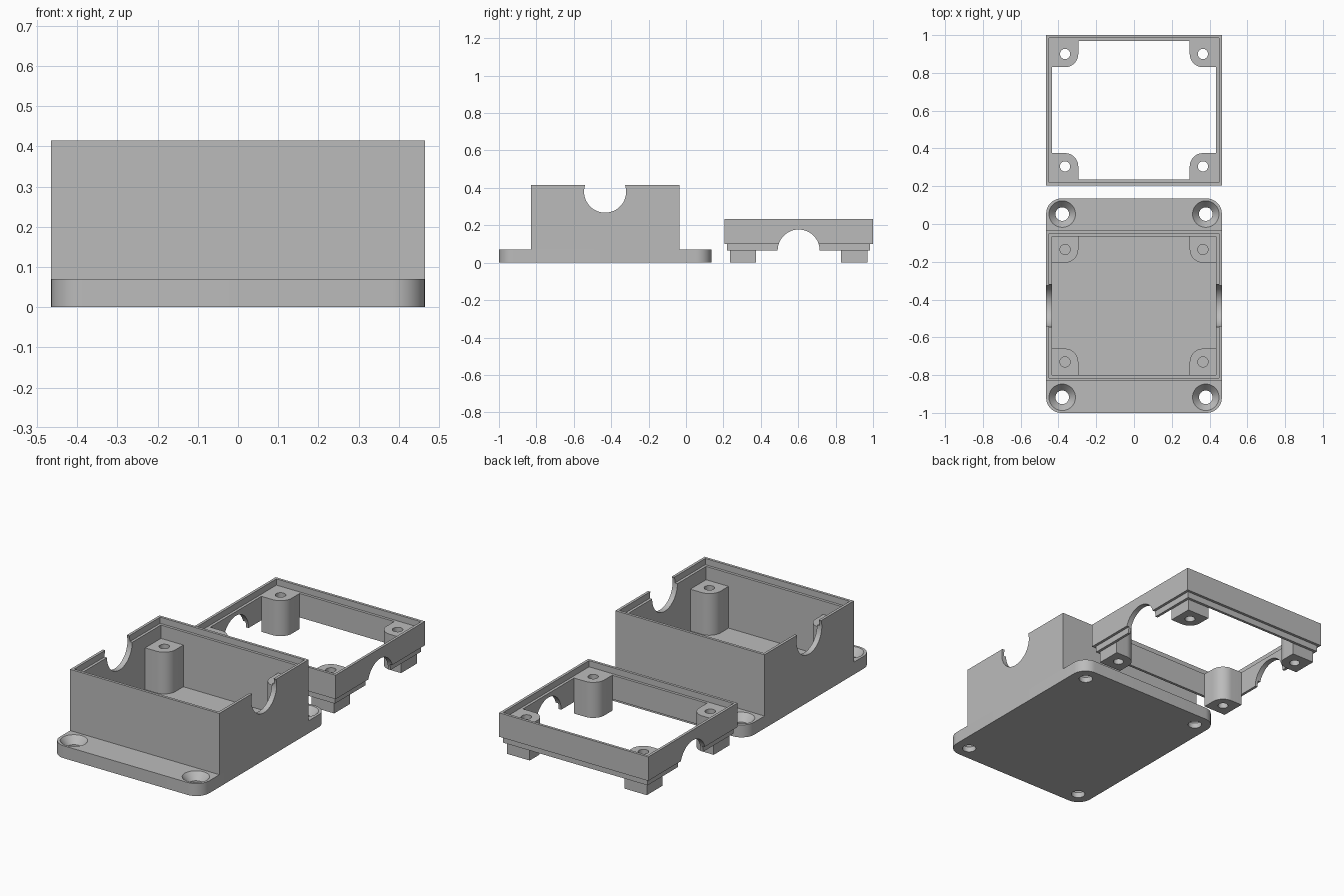
import bpy, bmesh, math
from mathutils import Matrix

cube = bpy.data.objects.get("Cube")
if cube:
    bpy.data.objects.remove(cube, do_unlink=True)

grey = bpy.data.materials.new("plain grey plastic")
grey.use_nodes = True
grey.diffuse_color = (0.5, 0.5, 0.5, 1)
grey.node_tree.nodes["Principled BSDF"].inputs["Base Color"].default_value = (0.5, 0.5, 0.5, 1)

HALF_X, HALF_Y, WALL, STEP = 0.465, 0.3975, 0.03, 0.015
BOX_Y, LID_Y = -0.4325, 0.6025
FLOOR, BOX_TOP, POST_R = 0.07, 0.415, 0.07
LIP = 0.035          # height of the interlocking step
CABLE_R = 0.1125
CORNERS = [(sx, sy) for sx in (-1, 1) for sy in (-1, 1)]


def add_object(name, bm):
    bmesh.ops.recalc_face_normals(bm, faces=bm.faces)
    mesh = bpy.data.meshes.new(name)
    bm.to_mesh(mesh)
    bm.free()
    mesh.materials.append(grey)
    obj = bpy.data.objects.new(name, mesh)
    bpy.context.collection.objects.link(obj)
    return obj


def prism(name, outline, z0, z1):
    """Extrude a flat outline from z0 to z1."""
    bm = bmesh.new()
    face = bm.faces.new([bm.verts.new((x, y, z0)) for x, y in outline])
    new = bmesh.ops.extrude_face_region(bm, geom=[face])["geom"]
    verts = [v for v in new if isinstance(v, bmesh.types.BMVert)]
    bmesh.ops.translate(bm, verts=verts, vec=(0, 0, z1 - z0))
    return add_object(name, bm)


def block(name, cy, inset, z0, z1):
    """Rectangular block, inset from the case outline."""
    hx, hy = HALF_X - inset, HALF_Y - inset
    return prism(name, [(-hx, cy - hy), (hx, cy - hy), (hx, cy + hy), (-hx, cy + hy)], z0, z1)


def cone(name, x, y, z0, z1, r0, r1, along_x=False):
    bm = bmesh.new()
    bmesh.ops.create_cone(bm, cap_ends=True, segments=48, radius1=r0, radius2=r1, depth=z1 - z0)
    if along_x:
        bmesh.ops.rotate(bm, verts=bm.verts, matrix=Matrix.Rotation(math.pi / 2, 3, 'Y'))
    bmesh.ops.translate(bm, verts=bm.verts, vec=(x, y, (z0 + z1) / 2))
    return add_object(name, bm)


def cut(obj, cutter):
    mod = obj.modifiers.new("cut", 'BOOLEAN')
    mod.operation, mod.solver, mod.object = 'DIFFERENCE', 'EXACT', cutter
    bpy.context.view_layer.objects.active = obj
    bpy.ops.object.modifier_apply(modifier=mod.name)
    bpy.data.objects.remove(cutter, do_unlink=True)


def cable_cut(obj, cy, z):
    cut(obj, cone("cable_cutter", 0, cy, z - 1, z + 1, CABLE_R, CABLE_R, along_x=True))


def arc(cx, cy, r, start, steps=12):
    return [(cx + r * math.cos(start + math.pi / 2 * i / steps),
             cy + r * math.sin(start + math.pi / 2 * i / steps)) for i in range(steps + 1)]


def posts(name, cy, z0, z1, embed, hole_bottom):
    """Four corner screw posts, rounded on the side facing the middle."""
    px, py = HALF_X - WALL - POST_R, HALF_Y - WALL - POST_R
    out = POST_R + embed
    for sx, sy in CORNERS:
        local = [(out, out), (-POST_R, out)] + arc(0, 0, POST_R, math.pi) + [(out, -POST_R)]
        outline = [(sx * (px + x), cy + sy * (py + y)) for x, y in local]
        side = ("left" if sx > 0 else "right") + ("_back" if sy > 0 else "_front")
        post = prism(f"{name}_{side}", outline, z0, z1)
        cut(post, cone("screw_cutter", sx * px, cy + sy * py, hole_bottom, z1 + 0.05, 0.027, 0.027))


# Mounting plate with rounded corners and countersunk holes
PLATE_Y, R = 0.5675, 0.08
outline = []
for k, (sx, sy) in enumerate([(1, 1), (-1, 1), (-1, -1), (1, -1)]):
    outline += arc(sx * (HALF_X - R), BOX_Y + sy * (PLATE_Y - R), R, k * math.pi / 2)
plate = prism("mounting_plate", outline, 0, FLOOR)
for sx, sy in CORNERS:
    x, y = sx * 0.38, BOX_Y + sy * 0.485
    cut(plate, cone("hole_cutter", x, y, -0.05, 0.1, 0.036, 0.036))
    cut(plate, cone("sink_cutter", x, y, 0.03, FLOOR + 0.001, 0.036, 0.071))

# Box walls with a stepped rim and cable notches
walls = block("box_walls", BOX_Y, 0, FLOOR, BOX_TOP)
cut(walls, block("cavity_cutter", BOX_Y, WALL, 0, 1))
cut(walls, block("rim_cutter", BOX_Y, STEP, BOX_TOP - LIP, 1))
cable_cut(walls, BOX_Y, BOX_TOP - LIP)
posts("box_post", BOX_Y, FLOOR, 0.305, 0.01, FLOOR + 0.03)

# Lid frame: stepped seat on top, inset lip underneath, cable arches
LID_BOTTOM, LID_TOP = 0.1, 0.235
frame = block("lid_frame", LID_Y, 0, LID_BOTTOM, LID_TOP)
cut(frame, block("opening_cutter", LID_Y, WALL, 0, 1))
cut(frame, block("seat_cutter", LID_Y, STEP, LID_TOP - LIP, 1))
lip = block("lid_lip", LID_Y, STEP, LID_BOTTOM - LIP, LID_BOTTOM)
cut(lip, block("opening_cutter", LID_Y, WALL, -1, 1))
for part in (frame, lip):
    cable_cut(part, LID_Y, LID_BOTTOM - LIP)
posts("lid_post", LID_Y, 0, LID_TOP - LIP, 0, -0.05)

# Smooth the round surfaces, keep edges crisp
bpy.ops.object.select_all(action='DESELECT')
for obj in bpy.context.collection.objects:
    if obj.type == 'MESH' and grey.name in obj.data.materials:
        obj.select_set(True)
bpy.context.view_layer.objects.active = plate
bpy.ops.object.shade_smooth_by_angle(angle=math.radians(30))
